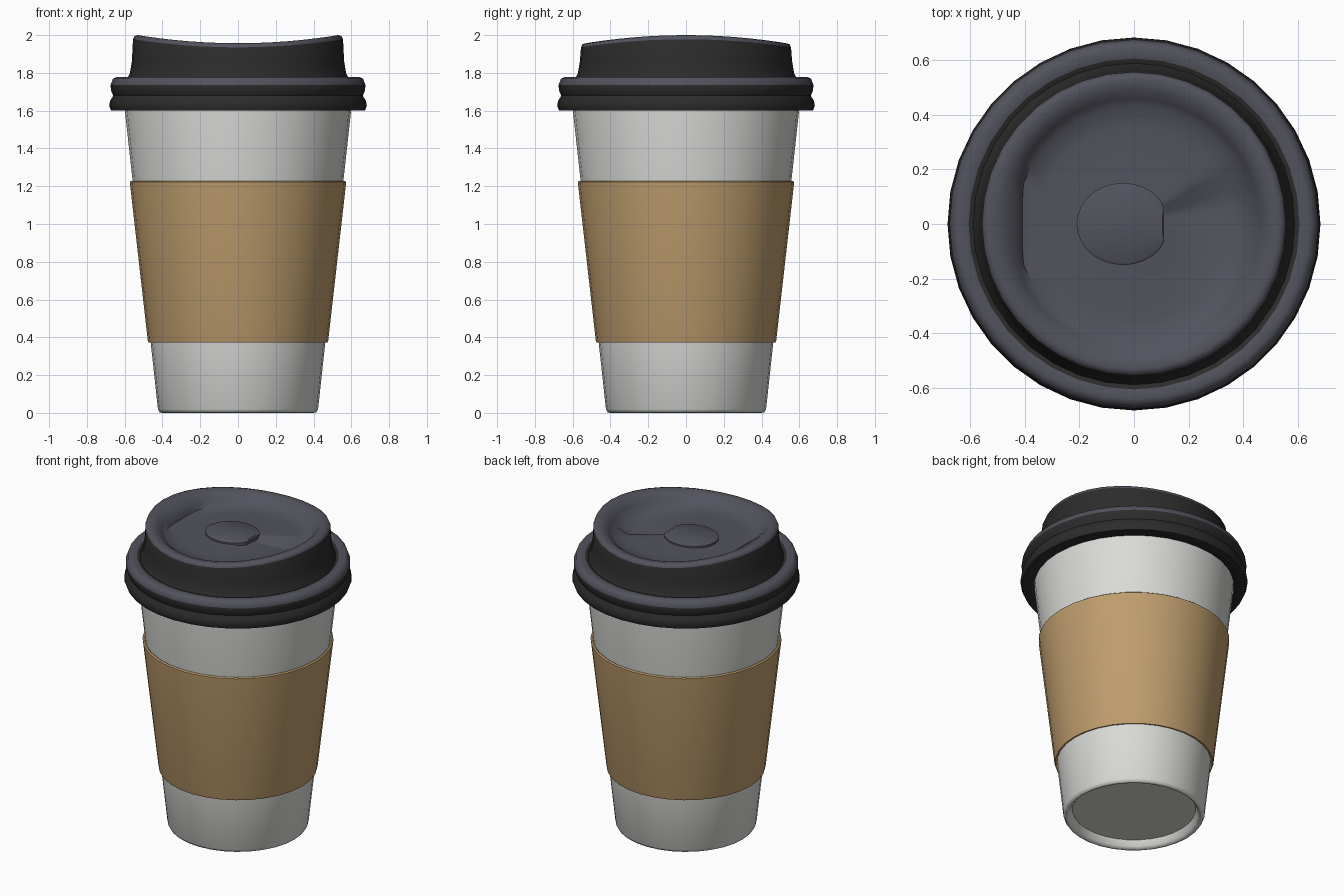
import bpy, bmesh, math
from mathutils import Vector

if "Cube" in bpy.data.objects:
    bpy.data.objects.remove(bpy.data.objects["Cube"], do_unlink=True)


def material(name, rgb):
    m = bpy.data.materials.new(name)
    m.use_nodes = True
    m.diffuse_color = (*rgb, 1)
    bsdf = m.node_tree.nodes["Principled BSDF"]
    bsdf.inputs["Base Color"].default_value = (*rgb, 1)
    bsdf.inputs["Roughness"].default_value = 0.6
    return m


paper = material("white paper", (0.70, 0.70, 0.68))
card = material("brown cardboard", (0.52, 0.34, 0.155))
black = material("black plastic", (0.025, 0.025, 0.025))
slate = material("slate plastic", (0.085, 0.085, 0.11))


def finish(name, bm, mats, angle):
    bmesh.ops.remove_doubles(bm, verts=bm.verts, dist=0.0005)
    mesh = bpy.data.meshes.new(name)
    bm.to_mesh(mesh)
    bm.free()
    obj = bpy.data.objects.new(name, mesh)
    bpy.context.collection.objects.link(obj)
    for m in mats:
        mesh.materials.append(m)
    bpy.ops.object.select_all(action='DESELECT')
    obj.select_set(True)
    bpy.context.view_layer.objects.active = obj
    bpy.ops.object.shade_smooth_by_angle(angle=math.radians(angle))
    return obj


def lathe(name, profile, mats, shape=None, rule=None, segs=32, angle=40):
    """Spin (radius, height) points; shape bends each point, rule picks a colour per band."""
    bm = bmesh.new()
    rings = []
    for i, (r, z) in enumerate(profile):
        ring = []
        for k in range(segs):
            a = math.tau * k / segs
            p = Vector((r * math.cos(a), r * math.sin(a), z))
            ring.append(bm.verts.new(shape(i, a, p) if shape else p))
        rings.append(ring)
    for i in range(len(rings) - 1):
        for k in range(segs):
            n = (k + 1) % segs
            f = bm.faces.new((rings[i][k], rings[i][n], rings[i + 1][n], rings[i + 1][k]))
            f.material_index = rule(i) if rule else 0
    return finish(name, bm, mats, angle)


# Tapered cup with a rounded foot and recessed base
lathe("cup", [(0, 0.05), (0.37, 0.05), (0.385, 0.015), (0.40, 0), (0.415, 0.003),
              (0.424, 0.02), (0.462, 0.37), (0.557, 1.22), (0.60, 1.61), (0.60, 1.7)],
      [paper], angle=60)

# Cardboard sleeve
lathe("sleeve", [(0.458, 0.375), (0.474, 0.372), (0.478, 0.385), (0.571, 1.205),
                 (0.573, 1.222), (0.565, 1.228), (0.55, 1.222)], [card], angle=50)

# Lid: outer skirt, shoulder, wall, saddle-shaped rim and recessed top
lid = [(0.59, 1.61), (0.60, 1.60), (0.672, 1.60), (0.682, 1.625), (0.678, 1.65),
       (0.66, 1.68), (0.672, 1.705), (0.675, 1.735), (0.662, 1.77), (0.64, 1.778),
       (0.605, 1.772), (0.588, 1.765), (0.572, 1.80), (0.562, 1.86), (0.556, 1.935),
       (0.548, 1.952), (0.53, 1.957), (0.49, 1.948), (0.46, 1.925), (0.43, 1.905),
       (0.35, 1.90), (0.25, 1.90), (0.15, 1.905), (0.07, 1.91), (0, 1.91)]
WALL_TOP, RECESS = 14, 18


def lid_shape(i, a, p):
    saddle = 0.043 * math.cos(a) ** 2
    if WALL_TOP <= i < RECESS:
        p.z += saddle
    elif i == RECESS:
        p.z += saddle * 0.6
    if i >= RECESS:
        # straight edge of the recess on one side
        p.x = max(p.x, -0.42 + 0.012 * (i - RECESS))
        # fan-shaped hollow beside the button
        t = (math.degrees(math.atan2(p.y, p.x)) + 75) / 100
        if 0 < t < 1.02 and RECESS + 1 < i < len(lid) - 2:
            p.z -= 0.04 * t
    return p


def lid_colour(i):
    return 1 if 7 <= i <= 9 or i >= WALL_TOP else 0


lathe("lid", lid, [black, slate], lid_shape, lid_colour, segs=36, angle=50)

# Raised D-shaped button in the middle of the lid
bm = bmesh.new()
layers = []
for grow, z in ((1.0, 1.89), (1.0, 1.915), (0.94, 1.921)):
    ring = []
    for k in range(28):
        a = math.tau * k / 28
        x = min(0.17 * math.cos(a) - 0.04, 0.11)
        ring.append(bm.verts.new((x * grow, 0.15 * math.sin(a) * grow, z)))
    layers.append(ring)
for low, high in zip(layers, layers[1:]):
    for k in range(28):
        n = (k + 1) % 28
        bm.faces.new((low[k], low[n], high[n], high[k]))
bm.faces.new(layers[-1])
finish("lid_button", bm, [slate], 40)
